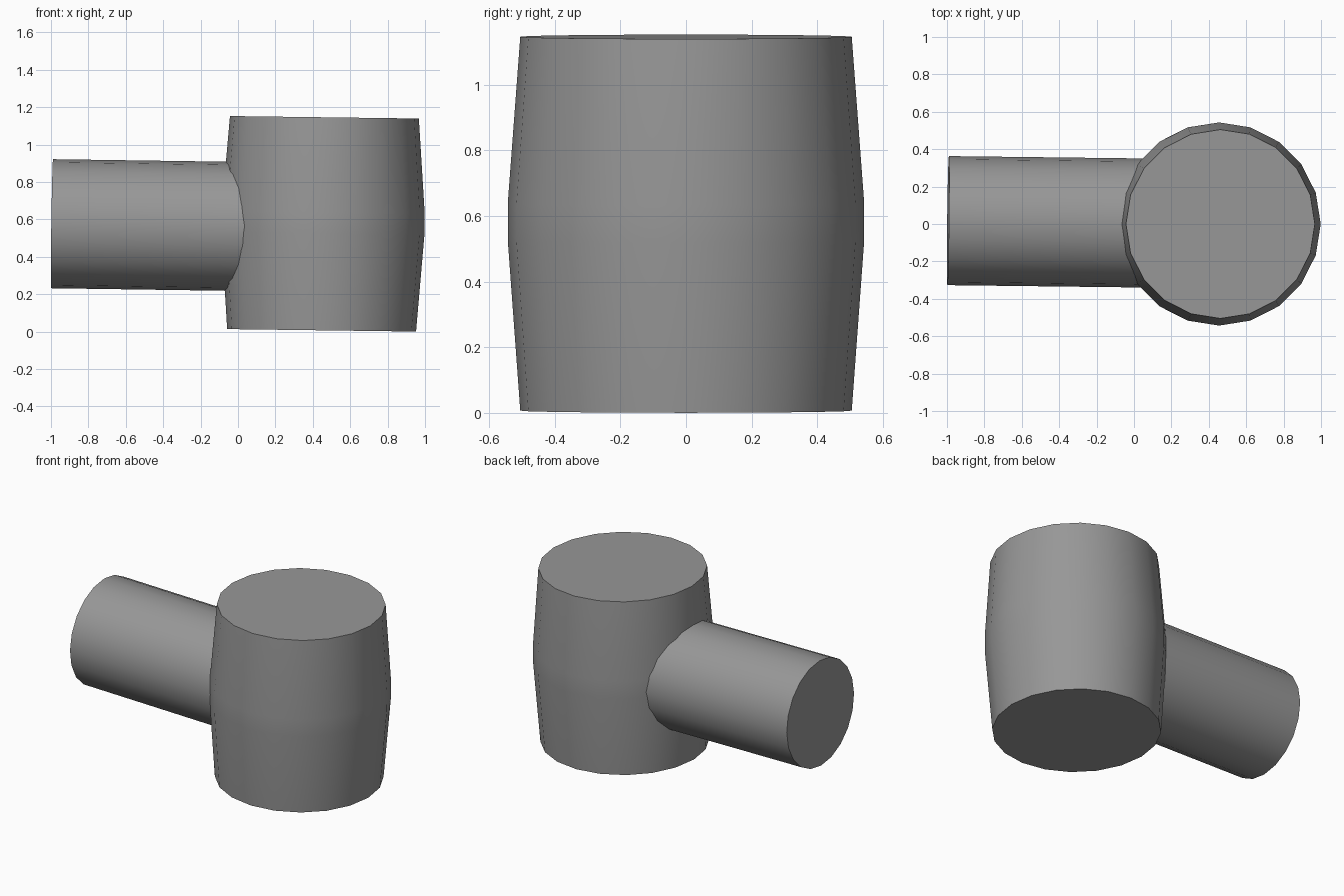
import bpy, bmesh, math
from mathutils import Vector

if "Cube" in bpy.data.objects:
    bpy.data.objects.remove(bpy.data.objects["Cube"])

# Dark grey used on both parts
grey = bpy.data.materials.new("dark_grey")
grey.diffuse_color = (0.31, 0.31, 0.31, 1)
grey.use_nodes = True
grey.node_tree.nodes["Principled BSDF"].inputs["Base Color"].default_value = grey.diffuse_color


def lathe(name, start, end, profile, sides=20):
    """Capped solid of revolution from start to end; profile = (fraction, radius)."""
    start, end = Vector(start), Vector(end)
    axis = end - start
    d = axis.normalized()
    ref = Vector((1, 0, 0)) if abs(d.z) > 0.5 else Vector((0, 0, 1))
    u = (ref - d * ref.dot(d)).normalized()
    v = d.cross(u)
    bm = bmesh.new()
    rings = []
    for t, r in profile:
        rings.append([bm.verts.new(start + axis * t
                      + (u * math.cos(a) + v * math.sin(a)) * r)
                      for a in (2 * math.pi * i / sides for i in range(sides))])
    for lo, hi in zip(rings, rings[1:]):
        for i in range(sides):
            j = (i + 1) % sides
            bm.faces.new((lo[i], lo[j], hi[j], hi[i]))
    bm.faces.new(rings[0][::-1])
    bm.faces.new(rings[-1])
    bmesh.ops.recalc_face_normals(bm, faces=bm.faces)
    mesh = bpy.data.meshes.new(name)
    bm.to_mesh(mesh)
    bm.free()
    mesh.materials.append(grey)
    ob = bpy.data.objects.new(name, mesh)
    bpy.context.collection.objects.link(ob)
    bpy.ops.object.select_all(action='DESELECT')
    ob.select_set(True)
    bpy.context.view_layer.objects.active = ob
    bpy.ops.object.shade_smooth_by_angle(angle=math.radians(40))
    return ob


# Barrel-shaped mallet head, very slightly tilted
lathe("mallet_head", (0.447, 0, 0.007), (0.462, 0, 1.146),
      [(0, 0.505), (0.455, 0.543), (0.555, 0.543), (1, 0.505)])

# Straight handle running into the head
lathe("handle", (-0.994, 0.018, 0.577), (0.25, 0.003, 0.559),
      [(0, 0.345), (1, 0.345)])
